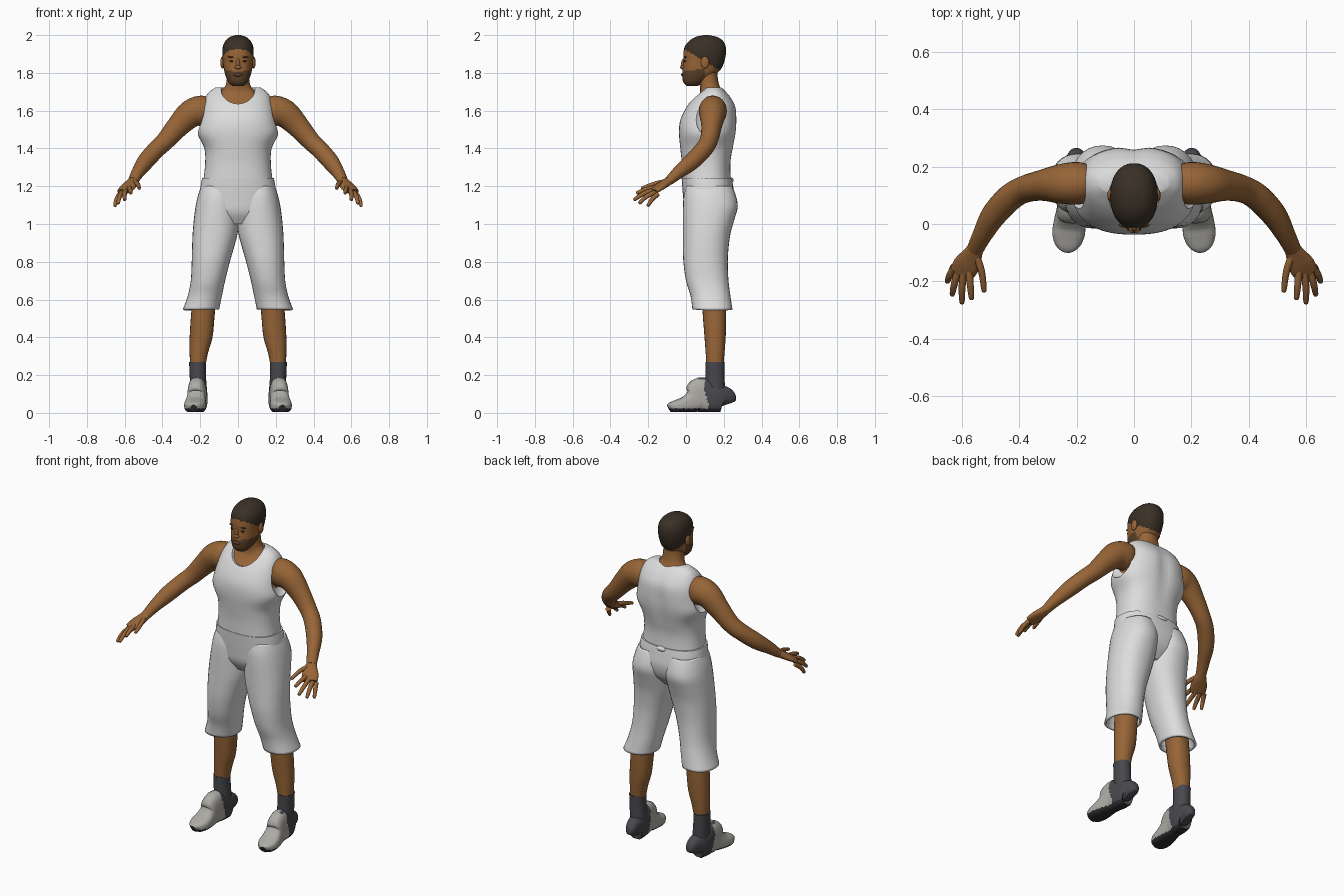
import bpy, bmesh, math
from mathutils import Vector

cube = bpy.data.objects.get("Cube")
if cube:
    bpy.data.objects.remove(cube, do_unlink=True)


def material(name, r, g, b):
    m = bpy.data.materials.new(name)
    m.use_nodes = True
    m.diffuse_color = (r, g, b, 1)
    m.node_tree.nodes["Principled BSDF"].inputs["Base Color"].default_value = (r, g, b, 1)
    return m


skin = material("skin brown", 0.31, 0.13, 0.038)
hair = material("hair dark brown", 0.042, 0.03, 0.019)
beard = material("beard brown", 0.11, 0.055, 0.022)
lip = material("lip brown", 0.13, 0.05, 0.03)
white = material("cloth white", 0.72, 0.72, 0.72)
light = material("shoe light grey", 0.42, 0.41, 0.38)
dark = material("sock dark grey", 0.065, 0.065, 0.075)
sole_mat = material("sole black", 0.028, 0.028, 0.032)


def finish(name, bm, mats, mirror=False, rule=None):
    bmesh.ops.recalc_face_normals(bm, faces=bm.faces)
    if rule:
        for f in bm.faces:
            f.material_index = rule(f.calc_center_median())
    me = bpy.data.meshes.new(name)
    bm.to_mesh(me)
    bm.free()
    for m in mats:
        me.materials.append(m)
    ob = bpy.data.objects.new(name, me)
    bpy.context.collection.objects.link(ob)
    if mirror:
        ob.modifiers.new("Mirror", "MIRROR").use_mirror_merge = False
    return ob


def catmull(rows, sub):
    out = []
    for i in range(len(rows) - 1):
        p = [rows[max(i - 1, 0)], rows[i], rows[i + 1], rows[min(i + 2, len(rows) - 1)]]
        for k in range(sub):
            t = k / sub
            out.append([0.5 * (2 * b + (c - a) * t + (2 * a - 5 * b + 4 * c - d) * t * t
                               + (3 * b - a - 3 * c + d) * t ** 3) for a, b, c, d in zip(*p)])
    return out + [list(rows[-1])]


def span(z, x0, x1, y0, y1):
    """Horizontal ring given by its extents."""
    return ((x0 + x1) / 2, (y0 + y1) / 2, z, (x1 - x0) / 2, (y1 - y0) / 2)


def loft(name, rows, mats, flat=True, seg=32, sub=4, power=2.2, caps=True,
         mirror=False, rule=None, tweak=None):
    """Skin rings (x, y, z, radius a, radius b) along a smooth path."""
    rows = catmull(rows, sub)
    bm = bmesh.new()
    rings = []
    for i, (x, y, z, ra, rb) in enumerate(rows):
        a, b = Vector((1, 0, 0)), Vector((0, 1, 0))
        if not flat:
            t = Vector(rows[min(i + 1, len(rows) - 1)][:3]) - Vector(rows[max(i - 1, 0)][:3])
            a = t.cross(Vector((0, 0, 1))).normalized()
            b = a.cross(t).normalized()
        ring = []
        for k in range(seg):
            c, s = math.cos(math.tau * k / seg), math.sin(math.tau * k / seg)
            u = math.copysign(abs(c) ** (2 / power), c) * ra
            v = math.copysign(abs(s) ** (2 / power), s) * rb
            co = Vector((x, y, z)) + a * u + b * v
            ring.append(bm.verts.new(tweak(co) if tweak else co))
        rings.append(ring)
    for r, q in zip(rings, rings[1:]):
        for k in range(seg):
            n = (k + 1) % seg
            bm.faces.new((r[k], r[n], q[n], q[k]))
    if caps:
        bm.faces.new(rings[0])
        bm.faces.new(rings[-1])
    return finish(name, bm, mats, mirror, rule)


def ball(name, loc, size, mat, mirror=False, seg=20):
    bm = bmesh.new()
    bmesh.ops.create_uvsphere(bm, u_segments=seg, v_segments=seg // 2 + 2, radius=1)
    bmesh.ops.scale(bm, vec=size, verts=bm.verts)
    bmesh.ops.translate(bm, vec=loc, verts=bm.verts)
    return finish(name, bm, [mat], mirror)


# Head with hair and beard
def head_rule(c):
    if c.z > 1.925 - 0.6 * (c.y + 0.01):
        return 1
    return 2 if c.z < 1.812 + 0.1 * c.y and c.y < 0.1 else 0


loft("head", [span(z, -w, w, f, b) for z, w, f, b in (
    (1.73, .03, .005, .06), (1.75, .05, -.014, .10), (1.785, .066, -.02, .15),
    (1.82, .075, -.017, .185), (1.86, .08, -.014, .203), (1.9, .083, -.014, .211),
    (1.94, .08, -.006, .21), (1.97, .066, .018, .195), (1.99, .043, .05, .165),
    (2.0, .012, .095, .12))], [skin, hair, beard], seg=64, sub=6, rule=head_rule)
ball("nose_bridge", (0, -.012, 1.848), (.011, .014, .028), skin)
ball("nose_tip", (0, -.018, 1.83), (.019, .014, .011), skin)
ball("lips", (0, -.016, 1.79), (.026, .011, .009), lip)
ball("ears", (.083, .1, 1.855), (.01, .022, .032), skin, True)
ball("eyes", (.033, -.005, 1.862), (.013, .006, .005), hair, True)
ball("eyebrows", (.034, -.004, 1.884), (.02, .008, .004), hair, True)

# Upper body and neck
loft("body", [span(z, -w, w, f, b) for z, w, f, b in (
    (1.4, .155, -.01, .23), (1.48, .172, -.015, .245), (1.55, .176, -.01, .25),
    (1.62, .17, .02, .243), (1.66, .15, .052, .22), (1.69, .11, .072, .202),
    (1.72, .073, .075, .182), (1.76, .06, .068, .17), (1.82, .058, .07, .165))], [skin])


# Sleeveless shirt with neck and arm openings
def spine(co):
    if co.y > 0.13:
        co.y -= 0.013 * math.exp(-(co.x / 0.035) ** 2) * max(0, 1 - abs(co.z - 1.54) / 0.22)
    return co


shirt = loft("shirt", [span(z, -w, w, f, b) for z, w, f, b in (
    (1.232, .183, -.02, .237), (1.32, .174, -.022, .235), (1.4, .178, -.03, .25),
    (1.48, .214, -.037, .265), (1.55, .203, -.03, .27), (1.62, .188, .003, .264),
    (1.67, .172, .042, .238), (1.7, .152, .075, .213), (1.722, .12, .1, .19))],
    [white], seg=64, power=2.4, tweak=spine)
cutters = [ball("neck_cutter", (0, .07, 1.74), (.095, .13, .115), white, seg=40)]
cutters += [ball("arm_cutter", (s * .222, .128, 1.585), (.062, .092, .118), white, seg=40)
            for s in (-1, 1)]
bpy.context.view_layer.objects.active = shirt
for c in cutters:
    mod = shirt.modifiers.new("Opening", "BOOLEAN")
    mod.operation, mod.solver, mod.object = "DIFFERENCE", "EXACT", c
    bpy.ops.object.modifier_apply(modifier=mod.name)
    bpy.data.objects.remove(c, do_unlink=True)

# Shorts
loft("shorts_waist", [span(z, -w, w, f, b) for z, w, f, b in (
    (1.243, .19, -.023, .242), (1.2, .198, -.02, .25), (1.13, .205, -.014, .258),
    (1.06, .19, -.005, .24), (1.0, .12, .03, .19))], [white], seg=48, power=2.4)
legs = loft("shorts_legs", [span(*r) for r in (
    (1.2, .01, .195, 0, .245), (1.15, -.002, .212, -.012, .264), (1.09, -.006, .225, -.016, .274),
    (1.02, -.005, .234, -.016, .255), (.95, .002, .24, -.016, .236), (.88, .02, .243, -.016, .226),
    (.8, .043, .245, -.014, .221), (.7, .068, .25, 0, .225), (.62, .085, .266, .024, .235),
    (.547, .1, .292, .034, .246))], [white], caps=False, mirror=True)
solid = legs.modifiers.new("Cloth", "SOLIDIFY")
solid.thickness, solid.offset = 0.012, -1
ball("waist_knot", (0, .238, 1.232), (.035, .014, .014), white)

# Lower legs and socks
loft("lower_legs", [span(*r) for r in (
    (.75, .105, .235, .05, .2), (.62, .115, .24, .08, .21), (.5, .125, .25, .09, .213),
    (.4, .135, .256, .098, .21), (.32, .158, .256, .104, .204), (.25, .172, .254, .108, .198))],
    [skin], seg=24, mirror=True)
loft("socks", [span(*r) for r in (
    (.27, .17, .259, .103, .204), (.2, .17, .256, .103, .204), (.13, .165, .253, .1, .206),
    (.06, .165, .253, .1, .206))], [dark], seg=24, mirror=True)


# Shoes: light front, dark heel, black sole
def shoe_rule(c):
    if c.z < 0.024:
        return 2
    return 0 if c.y < 0.128 - 0.25 * c.z else 1


def flat_bottom(co):
    co.z = max(co.z, 0.004)
    return co


loft("shoes", [(.205 + (.2 - y) * .1, y, h / 2, w, h / 2) for y, w, h in (
    (.216, .02, .09), (.205, .038, .135), (.17, .047, .15), (.125, .049, .16), (.08, .048, .188),
    (.045, .05, .13), (0, .056, .09), (-.04, .056, .072), (-.075, .042, .058),
    (-.09, .018, .044))], [light, dark, sole_mat], flat=False, seg=48, sub=6, power=2.7,
    mirror=True, rule=shoe_rule, tweak=flat_bottom)

# Arms
loft("arms", [
    (.13, .14, 1.6, .05, .055), (.185, .142, 1.6, .073, .08), (.25, .14, 1.583, .07, .074),
    (.32, .135, 1.515, .054, .06), (.385, .12, 1.44, .047, .05), (.435, .09, 1.392, .047, .047),
    (.49, .03, 1.33, .044, .045), (.53, -.04, 1.273, .034, .034),
    (.555, -.09, 1.228, .029, .024)], [skin], flat=False, mirror=True, power=2)

# Hands
loft("palms", [
    (.55, -.08, 1.236, .026, .021), (.565, -.11, 1.215, .036, .021),
    (.585, -.145, 1.193, .046, .018), (.604, -.175, 1.172, .042, .013)],
    [skin], flat=False, seg=20, mirror=True)
fingers = {
    "thumbs": ((.552, -.105, 1.225), (.532, -.165, 1.213), (.523, -.23, 1.19)),
    "index_fingers": ((.575, -.165, 1.192), (.571, -.215, 1.182), (.567, -.258, 1.165)),
    "middle_fingers": ((.595, -.17, 1.18), (.6, -.225, 1.16), (.6, -.272, 1.13)),
    "ring_fingers": ((.613, -.162, 1.168), (.627, -.21, 1.145), (.634, -.245, 1.112)),
    "little_fingers": ((.627, -.148, 1.158), (.643, -.18, 1.13), (.651, -.2, 1.098)),
}
for name, path in fingers.items():
    tip = Vector(path[2]) + (Vector(path[2]) - Vector(path[1])).normalized() * .006
    rows = [(*p, r, r) for p, r in zip((*path, tip), (.013, .012, .009, .003))]
    loft(name, rows, [skin], flat=False, seg=12, mirror=True, power=2)

# Smooth shading with sharp hems
bpy.ops.object.select_all(action="DESELECT")
for ob in bpy.context.scene.objects:
    if ob.type == "MESH":
        ob.select_set(True)
        bpy.context.view_layer.objects.active = ob
bpy.ops.object.shade_smooth_by_angle(angle=math.radians(45))
